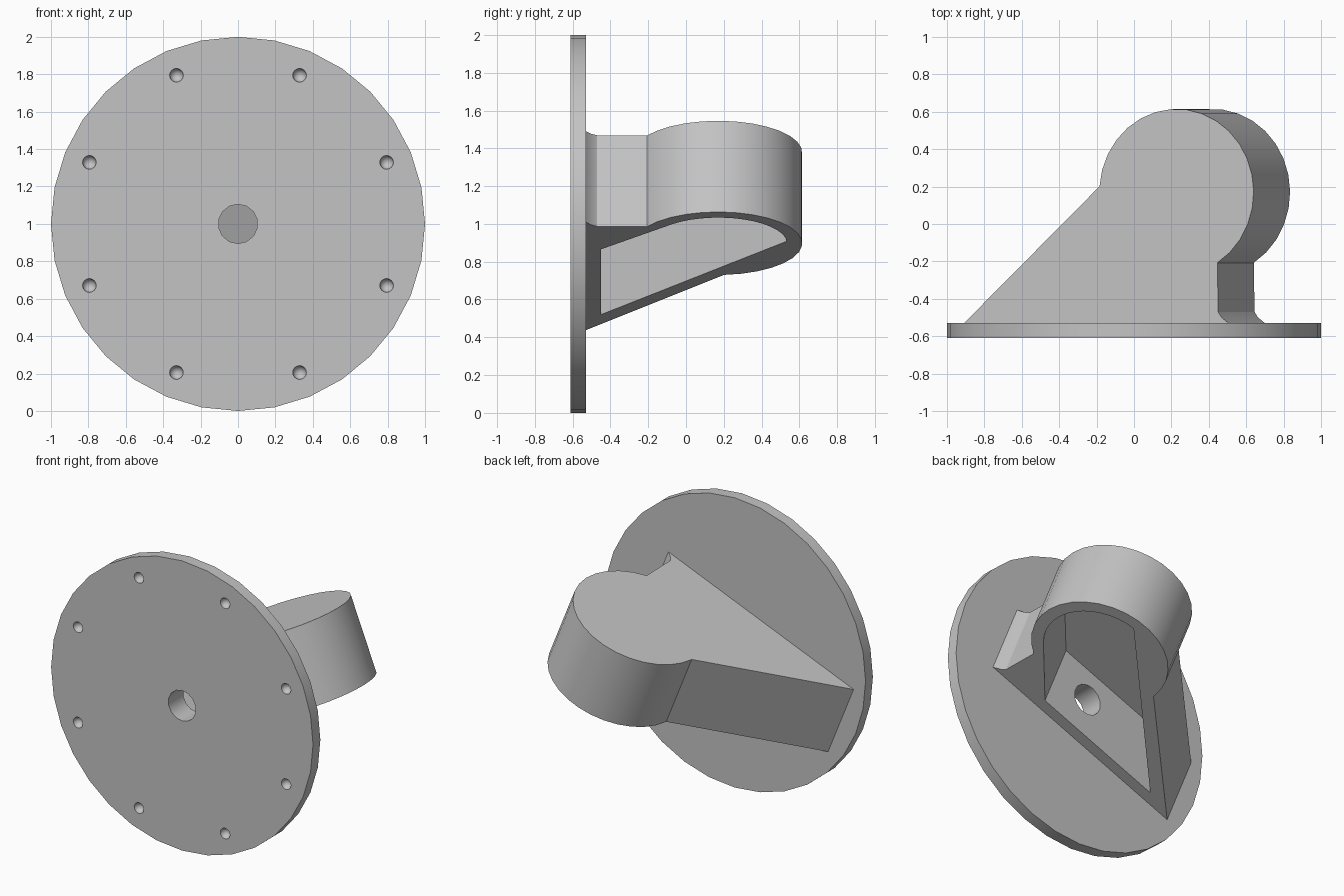
import bpy, bmesh, math
from mathutils import Matrix, Vector

if "Cube" in bpy.data.objects:
    bpy.data.objects.remove(bpy.data.objects["Cube"], do_unlink=True)

grey = bpy.data.materials.new("plain_grey")
grey.use_nodes = True
colour = (0.55, 0.55, 0.55, 1)
grey.diffuse_color = colour
grey.node_tree.nodes["Principled BSDF"].inputs["Base Color"].default_value = colour

TILT = math.radians(22)
FLANGE_Y, FLANGE_BACK, MID_Z = -0.61, -0.53, 1.0
frame = Matrix.Translation((0, 0, 1.287)) @ Matrix.Rotation(-TILT, 4, 'Y')


def finish(name, bm):
    bmesh.ops.recalc_face_normals(bm, faces=bm.faces)
    mesh = bpy.data.meshes.new(name)
    bm.to_mesh(mesh)
    bm.free()
    mesh.materials.append(grey)
    ob = bpy.data.objects.new(name, mesh)
    bpy.context.collection.objects.link(ob)
    return ob


def prism(name, outline, low, high):
    """Extrude an outline along the axis of the tilted frame."""
    bm = bmesh.new()
    face = bm.faces.new([bm.verts.new((x, y, low)) for x, y in outline])
    new = bmesh.ops.extrude_face_region(bm, geom=[face])["geom"]
    verts = [v for v in new if isinstance(v, bmesh.types.BMVert)]
    bmesh.ops.translate(bm, verts=verts, vec=(0, 0, high - low))
    bm.transform(frame)
    return finish(name, bm)


def disc(name, radius, y0, y1, sides):
    """Cylinder along y at the middle height."""
    bm = bmesh.new()
    place = Matrix.Translation((0, (y0 + y1) / 2, MID_Z)) @ Matrix.Rotation(math.pi / 2, 4, 'X')
    bmesh.ops.create_cone(bm, cap_ends=True, segments=sides, radius1=radius,
                          radius2=radius, depth=y1 - y0, matrix=place)
    return finish(name, bm)


def arc(radius, start, end, steps):
    angles = [math.radians(start + (end - start) * i / steps) for i in range(steps + 1)]
    return [(0.245 + radius * math.cos(a), 0.17 + radius * math.sin(a)) for a in angles]


def cut(ob, cutter):
    mod = ob.modifiers.new("cut", 'BOOLEAN')
    mod.operation, mod.solver, mod.object = 'DIFFERENCE', 'EXACT', cutter
    bpy.context.view_layer.objects.active = ob
    bpy.ops.object.modifier_apply(modifier=mod.name)


# Round mounting flange
flange = disc("mounting_flange", 1.0, FLANGE_Y, FLANGE_BACK, 32)

# Tilted housing: round end, straight slanted side, short neck with a flare
root = FLANGE_BACK - 0.02
outline = [(-0.985, root), (0.55, root), (0.545, FLANGE_BACK), (0.505, -0.5), (0.485, -0.47)]
outline += arc(0.445, -58, 176, 20) + [(-0.98, FLANGE_BACK)]
housing = prism("tilted_housing", outline, -0.52, 0)

# Pocket open at the underside
pocket = prism("pocket_cutter", [(-0.76, -0.45), (0.162, -0.45)] + arc(0.365, -41, 85, 14),
               -0.7, -0.065)
cut(housing, pocket)

# Central passage through the flange and the housing wall
bore = disc("bore_cutter", 0.105, -0.8, -0.35, 14)
cut(flange, bore)
cut(housing, bore)

# Ring of shallow screw dimples on the front face
bm = bmesh.new()
for i in range(8):
    a = math.radians(22.5 + 45 * i)
    spot = Vector((0.86 * math.cos(a), FLANGE_Y, MID_Z + 0.86 * math.sin(a)))
    bmesh.ops.create_uvsphere(bm, u_segments=16, v_segments=8, radius=0.037,
                              matrix=Matrix.Translation(spot) @ Matrix.Rotation(math.pi / 2, 4, 'X')
                              @ Matrix.Rotation(0.1, 4, 'Y'))
dimples = finish("dimple_cutter", bm)
cut(flange, dimples)

for helper in (pocket, bore, dimples):
    bpy.data.objects.remove(helper, do_unlink=True)

# Smooth rounded walls, crisp edges
for ob in (flange, housing):
    bpy.ops.object.select_all(action='DESELECT')
    ob.select_set(True)
    bpy.context.view_layer.objects.active = ob
    bpy.ops.object.shade_smooth_by_angle(angle=math.radians(30))
